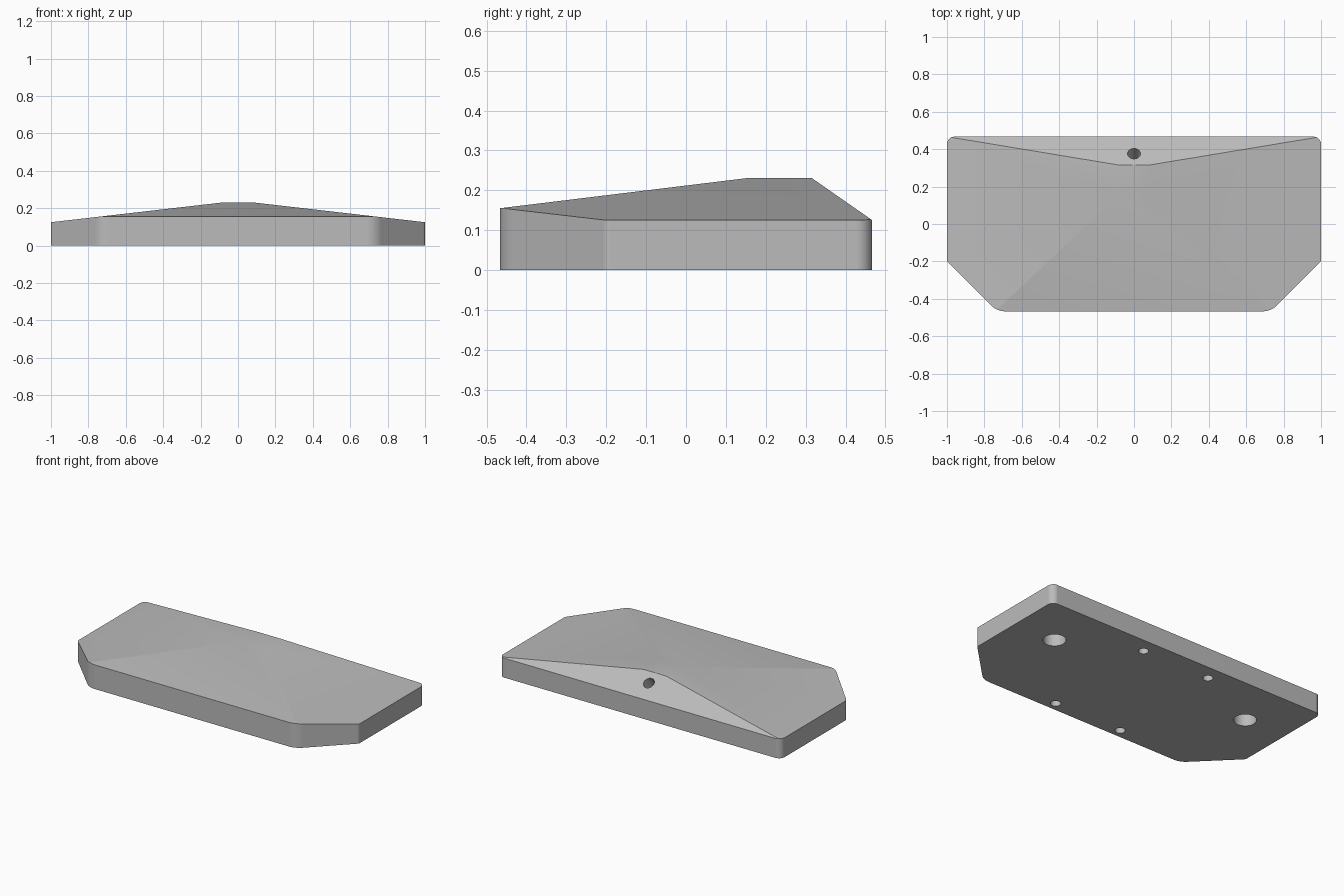
import bpy
import bmesh
import math
from mathutils import Vector

if "Cube" in bpy.data.objects:
    bpy.data.objects.remove(bpy.data.objects["Cube"], do_unlink=True)

HALF_Y, TOP, RIM = 0.467, 0.231, 0.125

grey = bpy.data.materials.new("plain_grey")
grey.use_nodes = True
grey.diffuse_color = (0.5, 0.5, 0.5, 1)
grey.node_tree.nodes["Principled BSDF"].inputs["Base Color"].default_value = (0.5, 0.5, 0.5, 1)


def fillet(corners, steps=8):
    """Round each (x, y, setback) corner with a circular arc."""
    pts = []
    for i, (x, y, t) in enumerate(corners):
        c = Vector((x, y))
        a = (Vector(corners[i - 1][:2]) - c).normalized()
        b = (Vector(corners[(i + 1) % len(corners)][:2]) - c).normalized()
        half = a.angle(b) / 2
        centre = c + (a + b).normalized() * t / math.cos(half)
        start, end = c + a * t - centre, c + b * t - centre
        sweep = math.pi - 2 * half
        for k in range(steps + 1):
            f = k / steps
            p = (start * math.sin((1 - f) * sweep) + end * math.sin(f * sweep)) / math.sin(sweep)
            pts.append(centre + p)
    return pts


# Body: rounded outline extruded, then trimmed by the sloping top planes
right_side = [(0.733, -HALF_Y, 0.045), (1, -0.2, 0.012), (1, HALF_Y, 0.04)]
left_side = [(-x, y, t) for x, y, t in reversed(right_side)]
bm = bmesh.new()
base = bm.faces.new([bm.verts.new((p.x, p.y, 0)) for p in fillet(right_side + left_side)])
wall = bmesh.ops.extrude_face_region(bm, geom=[base])
bmesh.ops.translate(bm, vec=(0, 0, TOP),
                    verts=[v for v in wall["geom"] if isinstance(v, bmesh.types.BMVert)])
bmesh.ops.recalc_face_normals(bm, faces=bm.faces)


def trim(point, normal):
    geom = bm.verts[:] + bm.edges[:] + bm.faces[:]
    cut = bmesh.ops.bisect_plane(bm, geom=geom, plane_co=point, plane_no=normal, clear_outer=True)
    bmesh.ops.holes_fill(bm, edges=[e for e in cut["geom_cut"] if isinstance(e, bmesh.types.BMEdge)])
    bmesh.ops.recalc_face_normals(bm, faces=bm.faces)


side_slope = (TOP - RIM) / 0.92
for s in (-1, 1):
    trim((s, 0, RIM), (s * side_slope, 0, 1))
trim((0, -HALF_Y, 0.155), (0, -0.122, 1))
back_normal = Vector((0, (TOP - RIM) / 0.152, 1)).normalized()
trim((0, HALF_Y, RIM), back_normal)

mesh = bpy.data.meshes.new("body")
bm.to_mesh(mesh)
bm.free()
mesh.materials.append(grey)
body = bpy.data.objects.new("body", mesh)
bpy.context.collection.objects.link(body)
bpy.ops.object.select_all(action="DESELECT")


# Blind holes: (name, mouth centre, outward axis, radius, depth)
holes = [("cable_hole", (0, 0.376, 0.188), back_normal, 0.034, 0.12)]
for s in (-1, 1):
    holes += [("foot_hole", (s * 0.71, 0.14, 0), (0, 0, -1), 0.066, 0.1),
              ("rear_screw_hole", (s * 0.24, 0.37, 0), (0, 0, -1), 0.03, 0.1),
              ("front_screw_hole", (s * 0.24, -0.41, 0), (0, 0, -1), 0.03, 0.1)]

for name, mouth, axis, radius, depth in holes:
    axis = Vector(axis)
    extra = 0.05
    bpy.ops.mesh.primitive_cylinder_add(
        vertices=32, radius=radius, depth=depth + extra,
        location=Vector(mouth) + axis * (extra - depth) / 2,
        rotation=axis.to_track_quat("Z", "Y").to_euler())
    cutter = bpy.context.object
    cutter.name = name + "_cutter"
    cutter.hide_render = True
    cutter.data.materials.append(grey)
    bpy.context.view_layer.objects.active = body
    mod = body.modifiers.new(name, "BOOLEAN")
    mod.operation, mod.solver, mod.object = "DIFFERENCE", "EXACT", cutter
    bpy.ops.object.modifier_apply(modifier=mod.name)
    bpy.data.objects.remove(cutter, do_unlink=True)

# Soft shading with crisp rims
bpy.ops.object.select_all(action="DESELECT")
body.select_set(True)
bpy.context.view_layer.objects.active = body
bpy.ops.object.shade_smooth_by_angle(angle=math.radians(30))
soft = body.modifiers.new("face_weighting", "WEIGHTED_NORMAL")
soft.keep_sharp = True
